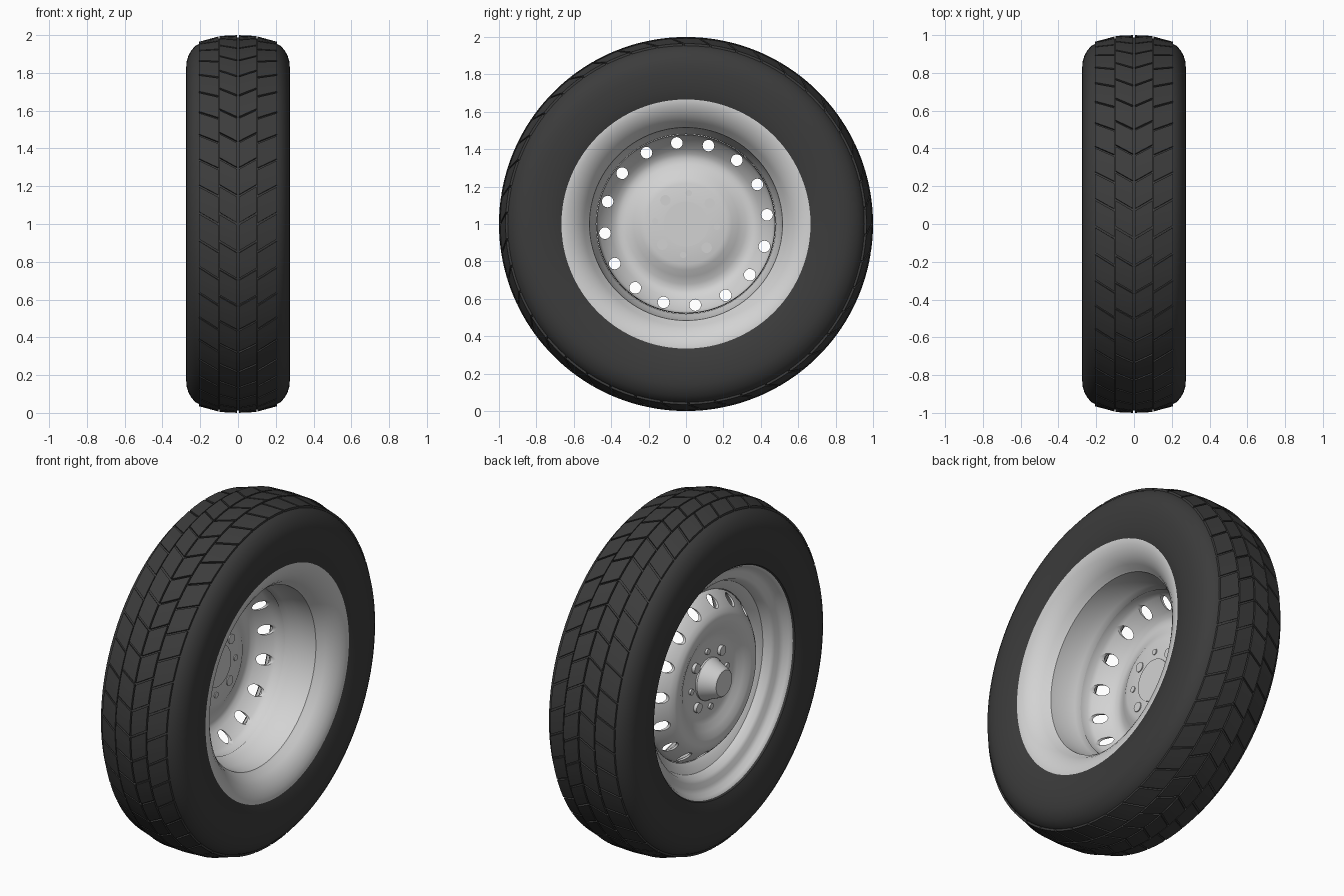
import bpy, bmesh
from math import sin, cos, pi, radians
from mathutils import Matrix, Vector

if "Cube" in bpy.data.objects:
    bpy.data.objects.remove(bpy.data.objects["Cube"])

CENTRE = Vector((0, 0, 1))


def material(name, value, roughness, metallic=0.0):
    mat = bpy.data.materials.new(name)
    mat.use_nodes = True
    colour = (value, value, value, 1)
    mat.diffuse_color = colour
    shader = mat.node_tree.nodes["Principled BSDF"]
    shader.inputs["Base Color"].default_value = colour
    shader.inputs["Roughness"].default_value = roughness
    return mat


rubber = material("dark_rubber", 0.045, 0.8)
steel = material("silver_steel", 0.65, 0.5)


def add_object(name, bm, mat):
    bmesh.ops.recalc_face_normals(bm, faces=bm.faces)
    mesh = bpy.data.meshes.new(name)
    bm.to_mesh(mesh)
    bm.free()
    mesh.materials.append(mat)
    obj = bpy.data.objects.new(name, mesh)
    obj.location = CENTRE
    bpy.context.collection.objects.link(obj)
    return obj


def smooth(obj, angle=35):
    bpy.ops.object.select_all(action='DESELECT')
    obj.select_set(True)
    bpy.context.view_layer.objects.active = obj
    bpy.ops.object.shade_smooth_by_angle(angle=radians(angle))


def lathe(name, profile, mat, steps=96, closed=False):
    """Turn a list of (x, radius) points about the axle."""
    bm = bmesh.new()
    verts = [bm.verts.new((x, 0, r)) for x, r in profile]
    edges = [bm.edges.new(pair) for pair in zip(verts, verts[1:])]
    if closed:
        edges.append(bm.edges.new((verts[-1], verts[0])))
    bmesh.ops.spin(bm, geom=verts + edges, cent=(0, 0, 0), axis=(1, 0, 0),
                   angle=2 * pi, steps=steps, use_merge=True)
    bmesh.ops.remove_doubles(bm, verts=bm.verts, dist=0.0001)
    return add_object(name, bm, mat)


def pegs(name, count, first_angle, ring, radius, x0, x1, mat, sides=24):
    """Ring of cylinders parallel to the axle."""
    bm = bmesh.new()
    for i in range(count):
        a = radians(first_angle) + 2 * pi * i / count
        place = (Matrix.Translation(((x0 + x1) / 2, ring * cos(a), ring * sin(a)))
                 @ Matrix.Rotation(pi / 2, 4, 'Y'))
        bmesh.ops.create_cone(bm, cap_ends=True, segments=sides, radius1=radius,
                              radius2=radius, depth=abs(x1 - x0), matrix=place)
    return add_object(name, bm, mat)


# Tyre carcass: half profile mirrored across the middle
half = [(0.0, 0.987), (0.1, 0.983), (0.2, 0.957), (0.225, 0.943), (0.247, 0.92),
        (0.263, 0.89), (0.272, 0.86), (0.275, 0.82), (0.274, 0.77),
        (0.268, 0.72), (0.259, 0.68), (0.25, 0.655), (0.235, 0.645)]
tyre = lathe("tyre_carcass", [(-x, r) for x, r in half[:0:-1]] + half, rubber, 128)
smooth(tyre)

# Tread blocks: two slanted rows per side, forming chevrons
BLOCKS, SLANT, GAP, ARC = 42, 0.6, 0.012, 3


def tread_row(name, side, x0, x1, r0, r1):
    bm = bmesh.new()
    pitch = 2 * pi / BLOCKS
    for i in range(BLOCKS):
        rings = []
        for j in range(ARC + 1):
            t = pitch * i + GAP / 2 + (pitch - GAP) * j / ARC
            ring = []
            for x, r in ((x0, r0), (x1, r1), (x1, r1 - 0.03), (x0, r0 - 0.03)):
                a = t + SLANT * (x - x0)
                ring.append(bm.verts.new((side * x, -r * cos(a), r * sin(a))))
            rings.append(ring)
        for a, b in zip(rings, rings[1:]):
            for k in range(4):
                n = (k + 1) % 4
                bm.faces.new((a[k], a[n], b[n], b[k]))
        bm.faces.new(rings[0])
        bm.faces.new(rings[-1])
    smooth(add_object(name, bm, rubber), 25)


for side, label in ((1, "left"), (-1, "right")):
    tread_row("inner_tread_" + label, side, 0.004, 0.098, 1.0, 0.996)
    tread_row("outer_tread_" + label, side, 0.104, 0.207, 0.993, 0.965)

# Rim barrel: flared inner side, drop well, stepped outer flange
barrel = [(0.255, 0.658), (0.25, 0.635), (0.238, 0.605), (0.215, 0.572),
          (0.187, 0.545), (0.155, 0.525), (0.145, 0.516), (0.05, 0.508),
          (0.0, 0.49), (-0.03, 0.48), (-0.085, 0.48), (-0.105, 0.5),
          (-0.125, 0.535), (-0.165, 0.553), (-0.178, 0.57), (-0.185, 0.6),
          (-0.2, 0.622), (-0.225, 0.635), (-0.24, 0.648), (-0.243, 0.658)]
back = [(x, r + 0.008) for x, r in reversed(barrel)]
smooth(lathe("rim_barrel", barrel + back, steel, closed=True))

# Domed wheel disc with a recessed hub plate
dome = [(-0.04, 0.479), (-0.085, 0.477), (-0.105, 0.466), (-0.14, 0.437),
        (-0.172, 0.405), (-0.19, 0.38), (-0.197, 0.355), (-0.192, 0.325),
        (-0.175, 0.285), (-0.155, 0.25), (-0.146, 0.22), (-0.145, 0.1)]
inner = [(x + 0.012, r - 0.004) for x, r in reversed(dome)]
disc = lathe("wheel_disc", dome + inner, steel, closed=True)

# Vent holes cut through the disc
cutter = pegs("vent_cutter", 16, 6.5, 0.436, 0.031, -0.3, 0.1, steel)
cutter.hide_render = True
cut = disc.modifiers.new("vents", 'BOOLEAN')
cut.operation = 'DIFFERENCE'
cut.solver = 'EXACT'
cut.object = cutter
bpy.context.view_layer.update()
depsgraph = bpy.context.evaluated_depsgraph_get()
vented = bpy.data.meshes.new_from_object(disc.evaluated_get(depsgraph))
disc.modifiers.clear()
disc.data = vented
bpy.data.objects.remove(cutter)
smooth(disc)

# Tapered hub cap, wheel bolts and small locating studs
cap = [(-0.128, 0.0), (-0.128, 0.12), (-0.155, 0.12), (-0.165, 0.112),
       (-0.24, 0.082), (-0.248, 0.074), (-0.25, 0.0)]
smooth(lathe("hub_cap", cap, steel, 48))
smooth(pegs("wheel_bolts", 4, 41, 0.168, 0.028, -0.165, -0.128, steel))
smooth(pegs("locating_studs", 4, 85, 0.166, 0.017, -0.158, -0.128, steel))
